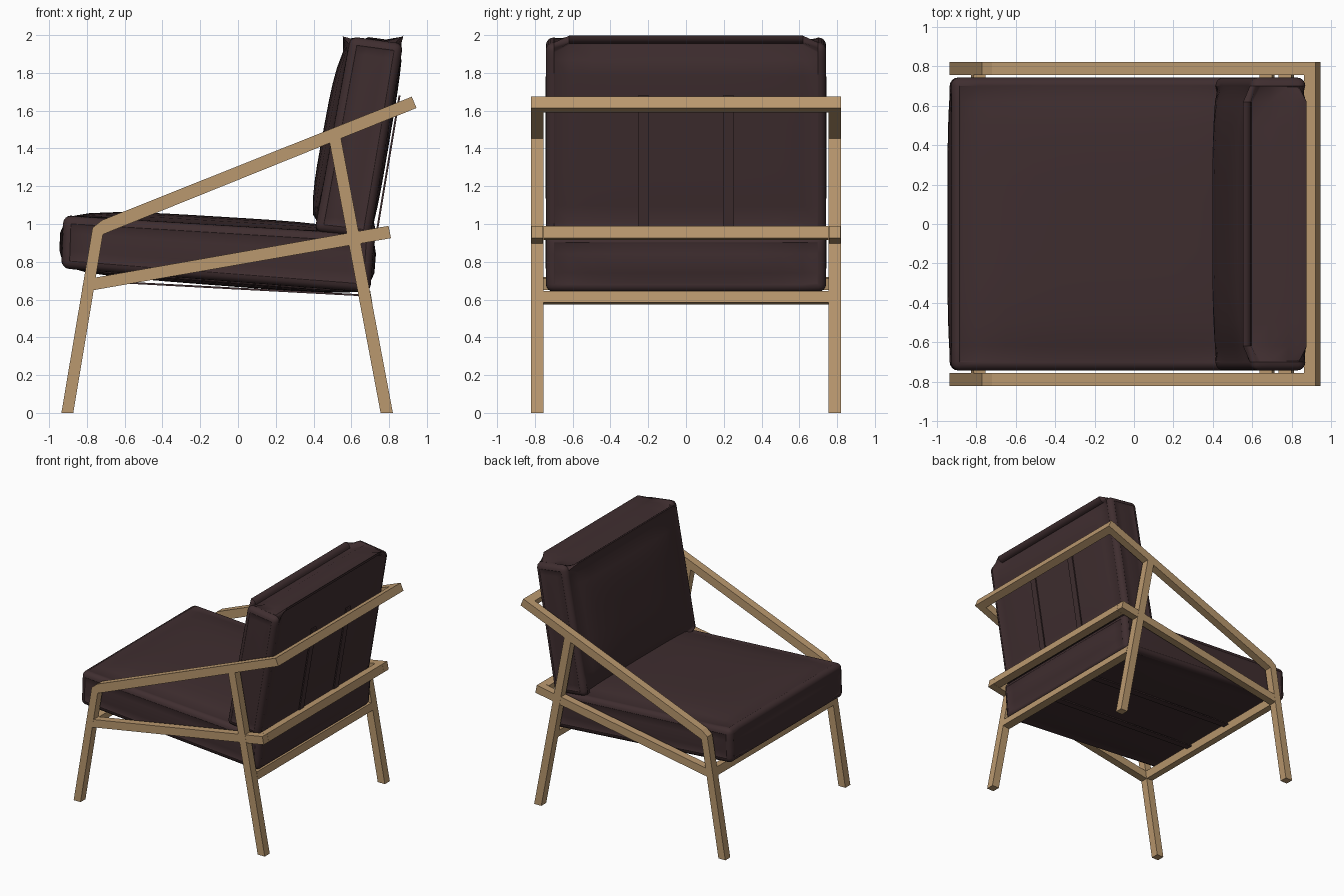
import bpy, bmesh
from mathutils import Vector

if "Cube" in bpy.data.objects:
    bpy.data.objects.remove(bpy.data.objects["Cube"])


def material(name, rgb):
    m = bpy.data.materials.new(name)
    m.diffuse_color = (*rgb, 1)
    m.use_nodes = True
    m.node_tree.nodes["Principled BSDF"].inputs["Base Color"].default_value = m.diffuse_color
    return m


WOOD = material("light oak", (0.49, 0.315, 0.157))
FABRIC = material("dark brown upholstery", (0.05, 0.027, 0.029))


def finish(name, bm, mat):
    bmesh.ops.recalc_face_normals(bm, faces=bm.faces)
    mesh = bpy.data.meshes.new(name)
    bm.to_mesh(mesh)
    bm.free()
    mesh.materials.append(mat)
    ob = bpy.data.objects.new(name, mesh)
    bpy.context.collection.objects.link(ob)
    return ob


def prism(name, pts, y0, y1, mat=WOOD):
    """Side profile (x, z) extruded along y."""
    bm = bmesh.new()
    a = [bm.verts.new((x, y0, z)) for x, z in pts]
    b = [bm.verts.new((x, y1, z)) for x, z in pts]
    bm.faces.new(a)
    bm.faces.new(b[::-1])
    n = len(pts)
    for i in range(n):
        j = (i + 1) % n
        bm.faces.new((a[i], b[i], b[j], a[j]))
    return finish(name, bm, mat)


def strip(name, p0, p1, thick, y0, y1, mat):
    """Thin flat band between two side-view points."""
    p0, p1 = Vector(p0), Vector(p1)
    d = (p1 - p0).normalized()
    n = Vector((-d.y, d.x)) * thick / 2
    return prism(name, [p0 + n, p1 + n, p1 - n, p0 - n], y0, y1, mat)


def cushion(name, quad, half_y, bulge_u, bulge_lo, bulge_hi, bulge_y, bevel=0.042):
    """Pillow from a side-view quad: (u-,w-), (u+,w-), (u+,w+), (u-,w+)."""
    a, b, c, d = [Vector(p) for p in quad]
    bm = bmesh.new()
    bmesh.ops.create_cube(bm, size=2)
    for axis, cells in enumerate((12, 12, 3)):
        no = Vector((0, 0, 0))
        no[axis] = 1
        for i in range(1, cells):
            bmesh.ops.bisect_plane(bm, geom=bm.verts[:] + bm.edges[:] + bm.faces[:],
                                   plane_co=no * (2 * i / cells - 1), plane_no=no)
    bm.normal_update()
    hard = [e for e in bm.edges if e.calc_face_angle(0) > 1]
    du = ((b + c) - (a + d)).normalized()
    dw = ((c + d) - (a + b)).normalized()
    for v in bm.verts:
        u, y, w = v.co
        s, t = (u + 1) / 2, (w + 1) / 2
        p = (a * (1 - s) + b * s) * (1 - t) + (d * (1 - s) + c * s) * t
        fu, fy, fw = 1 - u ** 4, 1 - y ** 4, 1 - w * w
        p = p + dw * w * (bulge_hi if w > 0 else bulge_lo) * fu * fy
        p = p + du * u * bulge_u * fw * fy
        v.co = (p.x, y * half_y + y * bulge_y * fu * fw, p.y)
    # rounded rims, then sewn panels pressed slightly inside them
    bmesh.ops.bevel(bm, geom=hard, offset=bevel, offset_type='OFFSET', segments=4,
                    profile=0.5, affect='EDGES', clamp_overlap=True, material=1)
    bmesh.ops.recalc_face_normals(bm, faces=bm.faces)
    panels = [f for f in bm.faces if f.material_index == 0]
    bmesh.ops.inset_region(bm, faces=panels, thickness=0.006, depth=-0.004,
                           use_even_offset=True)
    for f in bm.faces:
        f.material_index = 0
    ob = finish(name, bm, FABRIC)
    bpy.ops.object.select_all(action='DESELECT')
    ob.select_set(True)
    bpy.context.view_layer.objects.active = ob
    bpy.ops.object.shade_smooth_by_angle(angle=0.6)
    return ob


# Wooden side frames
IN, OUT = 0.755, 0.82
for s, side in ((-1, "right"), (1, "left")):
    y0, y1 = s * IN, s * OUT
    prism(f"front_leg_{side}", [(-.935, 0), (-.872, 0), (-.715, .945), (-.77, .98)], y0, y1)
    prism(f"rear_leg_{side}", [(.755, 0), (.82, 0), (.545, 1.455), (.485, 1.431)], y0, y1)
    prism(f"armrest_{side}", [(-.77, .98), (-.715, .945), (.945, 1.614),
                              (.92, 1.674), (-.72, 1.02)], y0, y1)
    prism(f"seat_rail_{side}", [(-.764, .65), (.81, .925), (.797, .99), (-.753, .717)],
          s * (IN + .001), s * (OUT - .001))

# Cross bars between the two sides
bars = {
    "upper_back_bar": [(.885, 1.59), (.945, 1.614), (.92, 1.674), (.86, 1.65)],
    "lower_back_bar": [(.745, .914), (.81, .925), (.797, .99), (.732, .979)],
    "rear_seat_bar": [(.648, .575), (.711, .585), (.70, .645), (.637, .635)],
    "front_seat_bar": [(-.825, .655), (-.764, .65), (-.753, .712), (-.814, .72)],
}
for name, pts in bars.items():
    prism(name, pts, -IN, IN)

# Cushions
cushion("seat_cushion", [(-.935, .765), (.70, .638), (.725, .945), (-.925, 1.045)],
        0.742, 0.02, 0.03, 0.048, 0.006)
cushion("back_cushion", [(.70, .925), (.875, 1.955), (.595, 1.993), (.405, .96)],
        0.742, 0.015, 0.018, 0.055, 0.006)

# Support straps behind the back and below the seat
for s, side in ((-1, "right"), (1, "left")):
    y0, y1 = s * .197, s * .253
    strip(f"back_strap_{side}", (.735, .96), (.855, 1.68), .01, y0, y1, FABRIC)
    strip(f"seat_strap_{side}", (-.79, .70), (.67, .622), .01, y0, y1, FABRIC)
